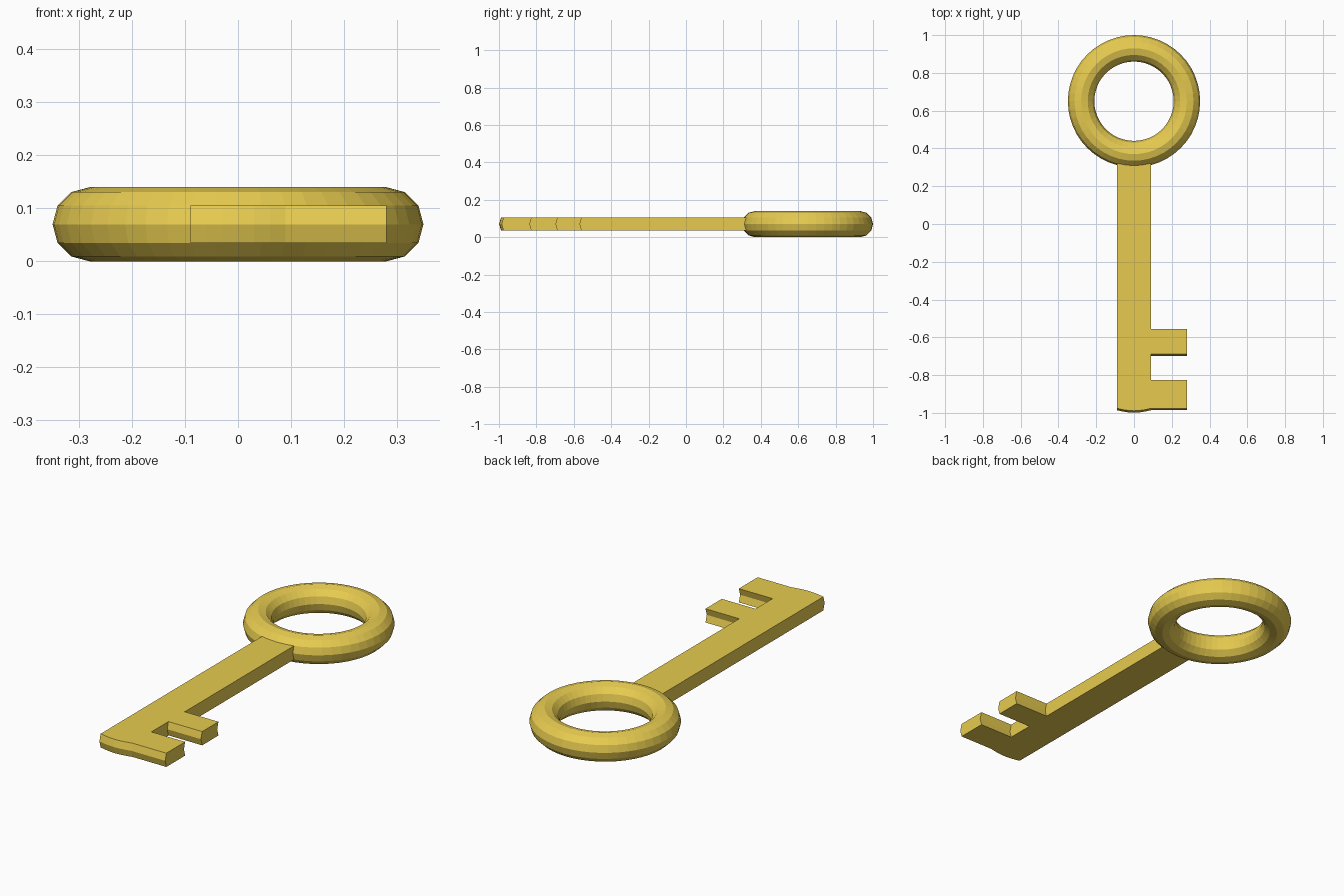
import bpy, bmesh, math

if "Cube" in bpy.data.objects:
    bpy.data.objects.remove(bpy.data.objects["Cube"])

brass = bpy.data.materials.new("brass")
brass.diffuse_color = (0.80, 0.60, 0.08, 1)
brass.use_nodes = True
brass.node_tree.nodes["Principled BSDF"].inputs["Base Color"].default_value = brass.diffuse_color

# Ring handle
bpy.ops.mesh.primitive_torus_add(major_radius=0.28, minor_radius=0.07,
                                 major_segments=48, minor_segments=12,
                                 location=(0, 0.65, 0.07))
ring = bpy.context.object
ring.name = "ring_handle"
ring.data.materials.append(brass)

# Shaft outline with a slightly bowed tip, then the two teeth
SHAFT, TOOTH = 0.09, 0.28
tip = []
for i in range(7):
    x = -SHAFT + SHAFT * i / 3
    tip.append((x, -0.976 - 0.013 * math.cos(x / SHAFT * math.pi / 2)))
outline = tip + [(TOOTH, -0.976), (TOOTH, -0.825), (SHAFT, -0.825),
                 (SHAFT, -0.688), (TOOTH, -0.688), (TOOTH, -0.557),
                 (SHAFT, -0.557), (SHAFT, 0.36), (-SHAFT, 0.36)]

# Three layers: the middle one shifts forward to crease the cross faces
bm = bmesh.new()
layers = [[bm.verts.new((x, y + dy, z)) for x, y in outline]
          for z, dy in ((0.035, 0), (0.07, -0.01), (0.105, 0))]
n = len(outline)
for low, high in zip(layers, layers[1:]):
    for i in range(n):
        j = (i + 1) % n
        bm.faces.new((low[i], low[j], high[j], high[i]))
bm.faces.new(layers[0][::-1])
bm.faces.new(layers[-1])
bmesh.ops.recalc_face_normals(bm, faces=bm.faces)
mesh = bpy.data.meshes.new("shaft_and_teeth")
bm.to_mesh(mesh)
bm.free()
mesh.materials.append(brass)
shaft = bpy.data.objects.new("shaft_and_teeth", mesh)
bpy.context.collection.objects.link(shaft)
